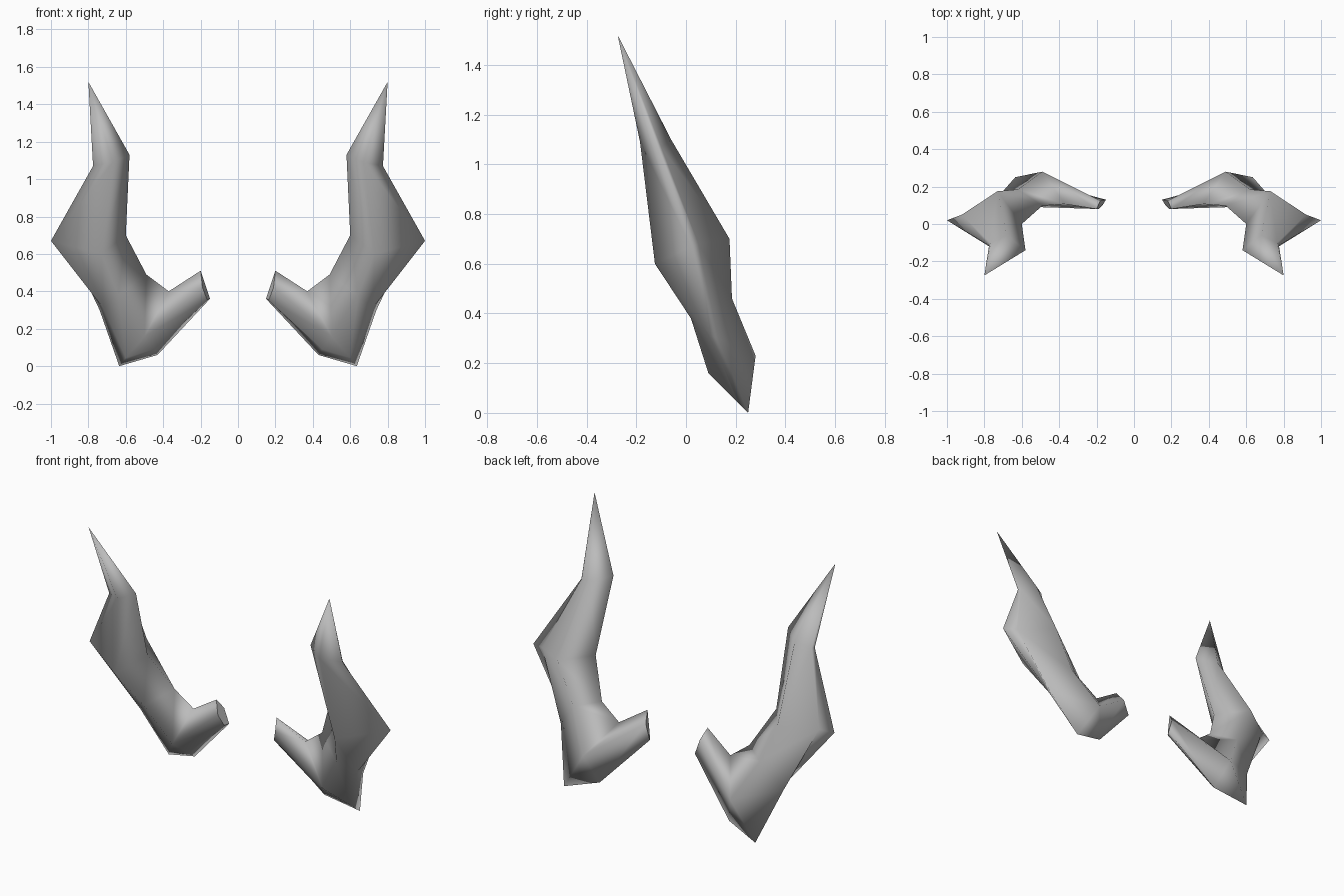
import bpy, bmesh

if "Cube" in bpy.data.objects:
    bpy.data.objects.remove(bpy.data.objects["Cube"])

# one flat colour
horn_grey = bpy.data.materials.new("horn_grey")
horn_grey.diffuse_color = (0.5, 0.5, 0.5, 1)
horn_grey.use_nodes = True
horn_grey.node_tree.nodes["Principled BSDF"].inputs["Base Color"].default_value = horn_grey.diffuse_color

# five-sided cross-sections from root to point:
# inner, back, outer back, outer front, front
INNER_BEND = (.37, .107, .40)
BACK_BEND = (.49, .28, .23)
FRONT_BEND = (.50, .09, .16)
SECTIONS = [
    [(.20, .08, .51), (.18, .125, .45), (.15, .13, .36), (.165, .105, .355), (.19, .08, .42)],
    [INNER_BEND, BACK_BEND, (.43, .205, .06), (.45, .17, .09), FRONT_BEND],
    [INNER_BEND, BACK_BEND, (.635, .25, 0), (.60, .205, .045), FRONT_BEND],
    [(.49, .098, .49), (.62, .185, .46), (.74, .13, .30), (.72, .10, .31), (.64, .02, .38)],
    [(.60, 0, .70), (.73, .175, .70), (.92, .05, .68), (1.0, .02, .67), (.73, -.125, .60)],
    [(.58, -.14, 1.13), (.68, -.06, 1.10), (.765, -.10, 1.07), (.775, -.115, 1.07), (.67, -.185, 1.09)],
]
TIP = (.80, -.275, 1.52)


def make_horn(name, side):
    bm = bmesh.new()
    rings = [[bm.verts.new((side * x, y, z)) for x, y, z in ring] for ring in SECTIONS]
    tip = bm.verts.new((side * TIP[0], TIP[1], TIP[2]))
    # skin between neighbouring cross-sections
    for a, b in zip(rings, rings[1:]):
        for i in range(5):
            j = (i + 1) % 5
            bm.faces.new((a[i], a[j], b[j], b[i]))
    # point and root cap
    for i in range(5):
        bm.faces.new((rings[-1][i], rings[-1][(i + 1) % 5], tip))
    cap = bm.faces.new(rings[0])
    # the bend shares its inner, back and front corners
    bmesh.ops.remove_doubles(bm, verts=bm.verts, dist=.0005)
    bmesh.ops.recalc_face_normals(bm, faces=bm.faces)
    for f in bm.faces:
        f.smooth = True
    if cap.is_valid:
        for e in cap.edges:
            e.smooth = False
    mesh = bpy.data.meshes.new(name)
    bm.to_mesh(mesh)
    bm.free()
    mesh.materials.append(horn_grey)
    bpy.context.collection.objects.link(bpy.data.objects.new(name, mesh))


make_horn("right_horn", 1)
make_horn("left_horn", -1)
